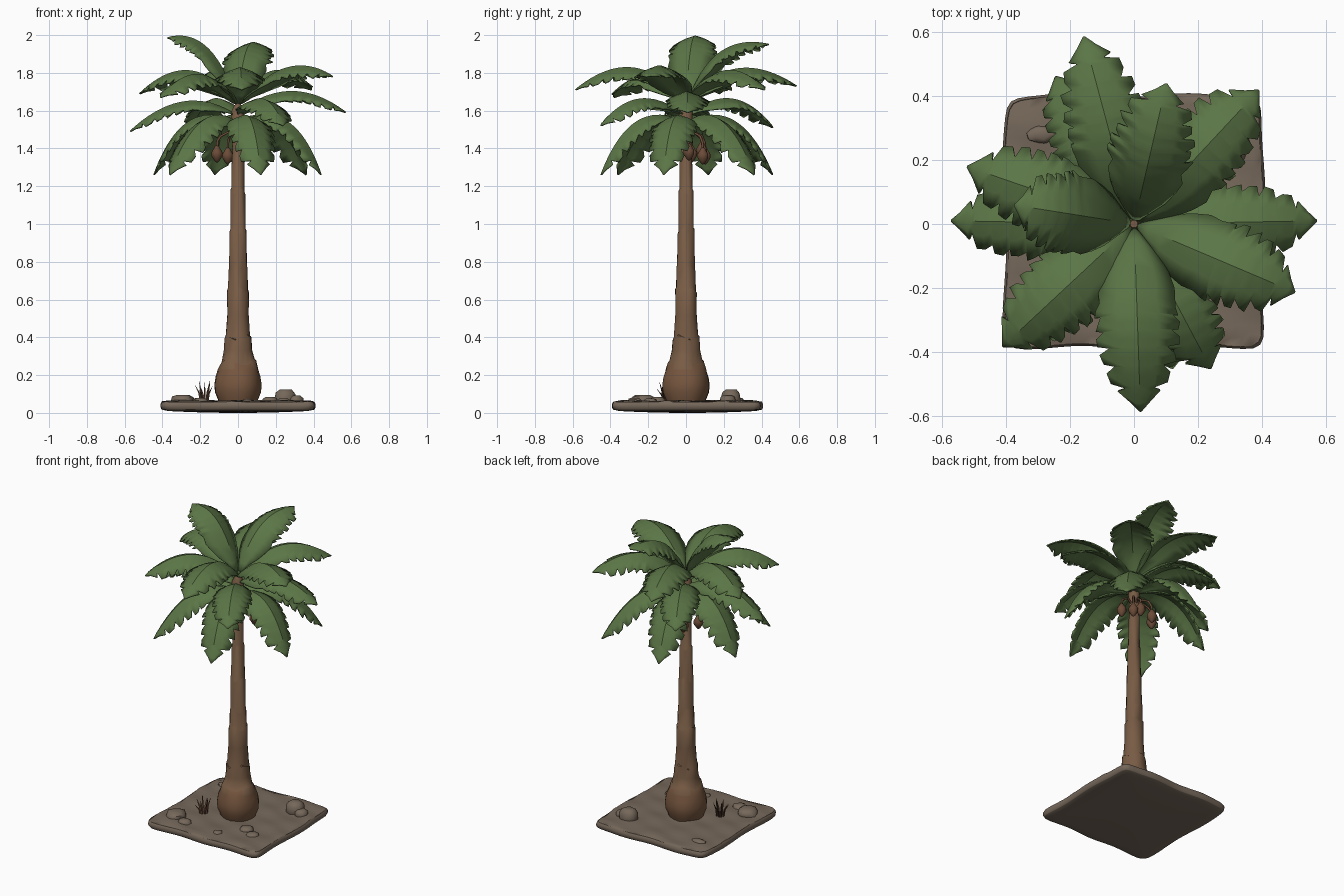
import bpy, bmesh, math, random
from mathutils import Vector

if "Cube" in bpy.data.objects:
    bpy.data.objects.remove(bpy.data.objects["Cube"])

random.seed(4)


def material(name, rgb):
    m = bpy.data.materials.new(name)
    m.diffuse_color = (*rgb, 1)
    m.use_nodes = True
    m.node_tree.nodes["Principled BSDF"].inputs["Base Color"].default_value = m.diffuse_color
    return m


LEAF = material("leaf_green", (0.105, 0.180, 0.062))
BARK = material("bark_brown", (0.190, 0.108, 0.060))
ROOT = material("root_red_brown", (0.185, 0.095, 0.050))
EARTH = material("earth_grey_brown", (0.180, 0.138, 0.103))
NUT = material("nut_brown", (0.150, 0.072, 0.040))
TUFT = material("dry_grass_brown", (0.095, 0.048, 0.028))


def finish(bm, name, mats, angle=40):
    me = bpy.data.meshes.new(name)
    bmesh.ops.recalc_face_normals(bm, faces=bm.faces[:])
    bm.to_mesh(me)
    bm.free()
    ob = bpy.data.objects.new(name, me)
    bpy.context.collection.objects.link(ob)
    for m in mats:
        me.materials.append(m)
    bpy.ops.object.select_all(action='DESELECT')
    ob.select_set(True)
    bpy.context.view_layer.objects.active = ob
    bpy.ops.object.shade_smooth_by_angle(angle=math.radians(angle))
    return ob


def skin(bm, rings, closed=True, caps=True):
    """Join successive rows of verts with quads."""
    for a, b in zip(rings, rings[1:]):
        n = len(a)
        for i in range(n if closed else n - 1):
            j = (i + 1) % n
            bm.faces.new((a[i], a[j], b[j], b[i]))
    if caps:
        bm.faces.new(rings[0][::-1])
        bm.faces.new(rings[-1])


def lerp_table(table, t):
    for (t0, v0), (t1, v1) in zip(table, table[1:]):
        if t <= t1:
            return v0 + (v1 - v0) * max(0, t - t0) / (t1 - t0)
    return table[-1][1]


# ground slab with wavy rim, bumpy top and slightly convex underside
bm = bmesh.new()
bmesh.ops.create_cube(bm, size=1)
bmesh.ops.subdivide_edges(bm, edges=bm.edges[:], cuts=23, use_grid_fill=True)
for v in bm.verts:
    x, y, z = v.co * 2
    big = max(abs(x), abs(y))
    k = big / max((x ** 18 + y ** 18) ** (1 / 18), 1e-6)
    rim = max(0, big - 0.9) * 10
    side = (1 - 0.02 * rim * z * z) * k * (1 + 0.015 * math.sin(7 * x + 5 * y) * big)
    px, py = 0.405 * x * side, 0.395 * y * side + 0.008
    if z > 0.999:
        pz = (0.063 + 0.004 * math.sin(9 * x + 2) * math.cos(8 * y)
              + 0.003 * math.sin(17 * y + 6 * x) - 0.006 * rim)
    elif z < -0.999:
        pz = 0.012 * big ** 2 + 0.005 * rim
    else:
        pz = 0.038 + 0.022 * z
    v.co = (px, py, pz)
finish(bm, "ground_slab", [EARTH], 50)

# stones sunk in the slab: x, y, half width, half depth, height of top
stones = [(0.25, 0.24, 0.060, 0.055, 0.125), (0.31, 0.22, 0.040, 0.045, 0.092),
          (-0.29, -0.23, 0.065, 0.07, 0.096), (-0.20, -0.27, 0.04, 0.04, 0.080),
          (-0.29, 0.28, 0.05, 0.03, 0.080), (0.17, -0.15, 0.045, 0.045, 0.084),
          (0.24, -0.19, 0.04, 0.04, 0.076), (0.05, -0.28, 0.03, 0.03, 0.073)]
for n, (x, y, a, b, top) in enumerate(stones):
    bm = bmesh.new()
    bmesh.ops.create_icosphere(bm, subdivisions=2, radius=1)
    for v in bm.verts:
        v.co *= 1 + random.uniform(-0.08, 0.08)
        h = min(v.co.z, 0.72) / 0.72
        v.co = (x + a * v.co.x, y + b * v.co.y, 0.055 + (top - 0.055) * max(h, -0.2))
    finish(bm, f"stone_{n}", [EARTH], 45)

# swollen foot and ringed trunk
bm = bmesh.new()
N = 18
profile = [(0.05, 0.10), (0.075, 0.108), (0.11, 0.122), (0.15, 0.125), (0.19, 0.119), (0.23, 0.107),
           (0.265, 0.096), (0.273, 0.088), (0.33, 0.075), (0.395, 0.071), (0.403, 0.065),
           (0.52, 0.057), (0.645, 0.057), (0.652, 0.052), (0.76, 0.050), (0.767, 0.047),
           (0.96, 0.045), (0.967, 0.041), (1.17, 0.039), (1.177, 0.035), (1.37, 0.033),
           (1.377, 0.030), (1.50, 0.032), (1.60, 0.035), (1.64, 0.012)]
rings = []
for n, (z, r) in enumerate(profile):
    ring = []
    for i in range(N):
        a = 2 * math.pi * i / N
        dz = 0.014 * math.sin(3 * a + int(z * 10)) if 6 <= n <= 21 and n not in (8, 11) else 0
        rr = r * (1 + 0.025 * math.sin(4 * a + 3 * int(z * 5)))
        ring.append(bm.verts.new((rr * math.cos(a), rr * math.sin(a), z + dz)))
    rings.append(ring)
skin(bm, rings)
for f in bm.faces:
    f.material_index = 1 if f.calc_center_median().z < 0.25 else 0
finish(bm, "trunk", [BARK, ROOT], 40)

# palm fronds: arched, tented blade with notched edges
WIDTH = [(0, 0.012), (0.08, 0.045), (0.16, 0.085), (0.28, 0.115), (0.45, 0.128), (0.65, 0.124),
         (0.8, 0.108), (0.9, 0.080), (1, 0.0)]


def frond(name, deg, root, mid, tip, width=1.0):
    p0, m, p2 = Vector(root), Vector(mid), Vector(tip)
    c = 2 * m - 0.5 * (p0 + p2)
    ca, sa = math.cos(math.radians(deg)), math.sin(math.radians(deg))

    def place(t, side, drop):
        p = (1 - t) ** 2 * p0 + 2 * t * (1 - t) * c + t * t * p2
        d = ((1 - t) * (c - p0) + t * (p2 - c)).normalized()
        r, z = p.x + d.y * drop, p.y - d.x * drop
        return (r * ca - side * sa, r * sa + side * ca, z)

    # rows: position along the rib, edge width factor, forward lean of edge
    rows = [(0, 1, 0), (0.07, 1, 0), (0.15, 1, 0), (0.23, 1, 0), (0.32, 1, 0)]
    t = 0.40
    for k in range(5):
        rows += [(t, 0.92 - 0.055 * k, 0.010), (t + 0.045, 1.0, 0.012), (t + 0.082, 1.03, 0.025)]
        t += 0.096
    rows += [(0.885, 0.48, 0.012), (0.92, 1.05, 0.0), (0.96, 0.95, 0.0), (1.0, 1, 0)]
    bm = bmesh.new()
    grid = []
    for t, f, lean in rows:
        w = max(lerp_table(WIDTH, t), 0.002) * width
        row = []
        for s in (-1, -0.5, 0, 0.5, 1):
            j = random.uniform(0.93, 1.05) if abs(s) == 1 and t > 0.35 else 1
            e = w * f * j * abs(s)
            tt = min(1, t + lean * abs(s))
            row.append(bm.verts.new(place(tt, math.copysign(e, s), 0.25 * e + 1.8 * e * e)))
        grid.append(row)
    skin(bm, grid, False, False)
    ob = finish(bm, name, [LEAF], 35)
    md = ob.modifiers.new("thick", 'SOLIDIFY')
    md.thickness, md.offset = 0.008, 0


top_fronds = [(77, 1.66, (0.19, 1.91), (0.45, 1.95)), (171, 1.66, (0.17, 1.935), (0.378, 1.985))]
upper_fronds = [(-88, 1.64, (0.28, 1.825), (0.585, 1.71)), (-23, 1.64, (0.28, 1.825), (0.545, 1.78)),
                (47, 1.64, (0.28, 1.81), (0.57, 1.71)), (105, 1.64, (0.28, 1.82), (0.605, 1.73)),
                (161, 1.64, (0.27, 1.81), (0.55, 1.69)), (223, 1.64, (0.28, 1.79), (0.56, 1.67))]
middle_fronds = [(1, 1.60, (0.29, 1.70), (0.57, 1.59)), (118, 1.58, (0.28, 1.66), (0.52, 1.51)),
                 (179, 1.58, (0.29, 1.645), (0.57, 1.49)), (-62, 1.58, (0.28, 1.66), (0.51, 1.52))]
low_fronds = [(45 + 60 * k, 1.54, (0.27, 1.54), (r, 1.26))
              for k, r in enumerate((0.51, 0.475, 0.46, 0.51, 0.465, 0.455))]
for label, group, width in [("top", top_fronds, 1), ("upper", upper_fronds, 1),
                            ("middle", middle_fronds, 0.9), ("low", low_fronds, 0.95)]:
    for n, (deg, z, mid, tip) in enumerate(group):
        frond(f"{label}_frond_{n}", deg, (0.015, z), mid, tip, width)

# hanging nuts with curved stalks
for n, (deg, r, z) in enumerate([(165, 0.115, 1.37), (118, 0.115, 1.36), (78, 0.085, 1.39),
                                 (48, 0.12, 1.36), (8, 0.11, 1.38)]):
    ca, sa = math.cos(math.radians(deg)), math.sin(math.radians(deg))
    bm = bmesh.new()
    rings = []
    for h, q in [(-0.045, 0.003), (-0.033, 0.015), (-0.01, 0.029), (0.01, 0.029), (0.028, 0.018),
                 (0.038, 0.013), (0.045, 0.006)]:
        rings.append([bm.verts.new((r * ca + q * math.cos(i * math.pi / 5),
                                    r * sa + q * math.sin(i * math.pi / 5), z + h)) for i in range(10)])
    skin(bm, rings)
    finish(bm, f"nut_{n}", [NUT], 50)
    cu = bpy.data.curves.new(f"nut_stalk_{n}", 'CURVE')
    cu.dimensions, cu.bevel_depth, cu.bevel_resolution = '3D', 0.007, 1
    sp = cu.splines.new('POLY')
    pts = [(0.02, 1.46), (0.055, 1.485), (r - 0.02, 1.465), (r - 0.003, z + 0.07), (r, z + 0.03)]
    sp.points.add(len(pts) - 1)
    for p, (a, b) in zip(sp.points, pts):
        p.co = (a * ca, a * sa, b, 1)
    cu.materials.append(NUT)
    bpy.context.collection.objects.link(bpy.data.objects.new(f"nut_stalk_{n}", cu))

# dry grass tuft
bm = bmesh.new()
for k in range(8):
    a = k * 2.4
    lean = 0.012 + 0.004 * k
    h = 0.115 - 0.007 * k
    bx, by = -0.18 + 0.02 * math.cos(a), -0.10 + 0.02 * math.sin(a)
    rings = []
    for t, q in [(0, 0.007), (0.5, 0.006), (1, 0.0008)]:
        o = lean * t * t
        rings.append([bm.verts.new((bx + o * math.cos(a) + q * math.cos(i * 2.094),
                                    by + o * math.sin(a) + q * math.sin(i * 2.094),
                                    0.06 + h * t)) for i in range(3)])
    skin(bm, rings)
finish(bm, "grass_tuft", [TUFT], 30)
